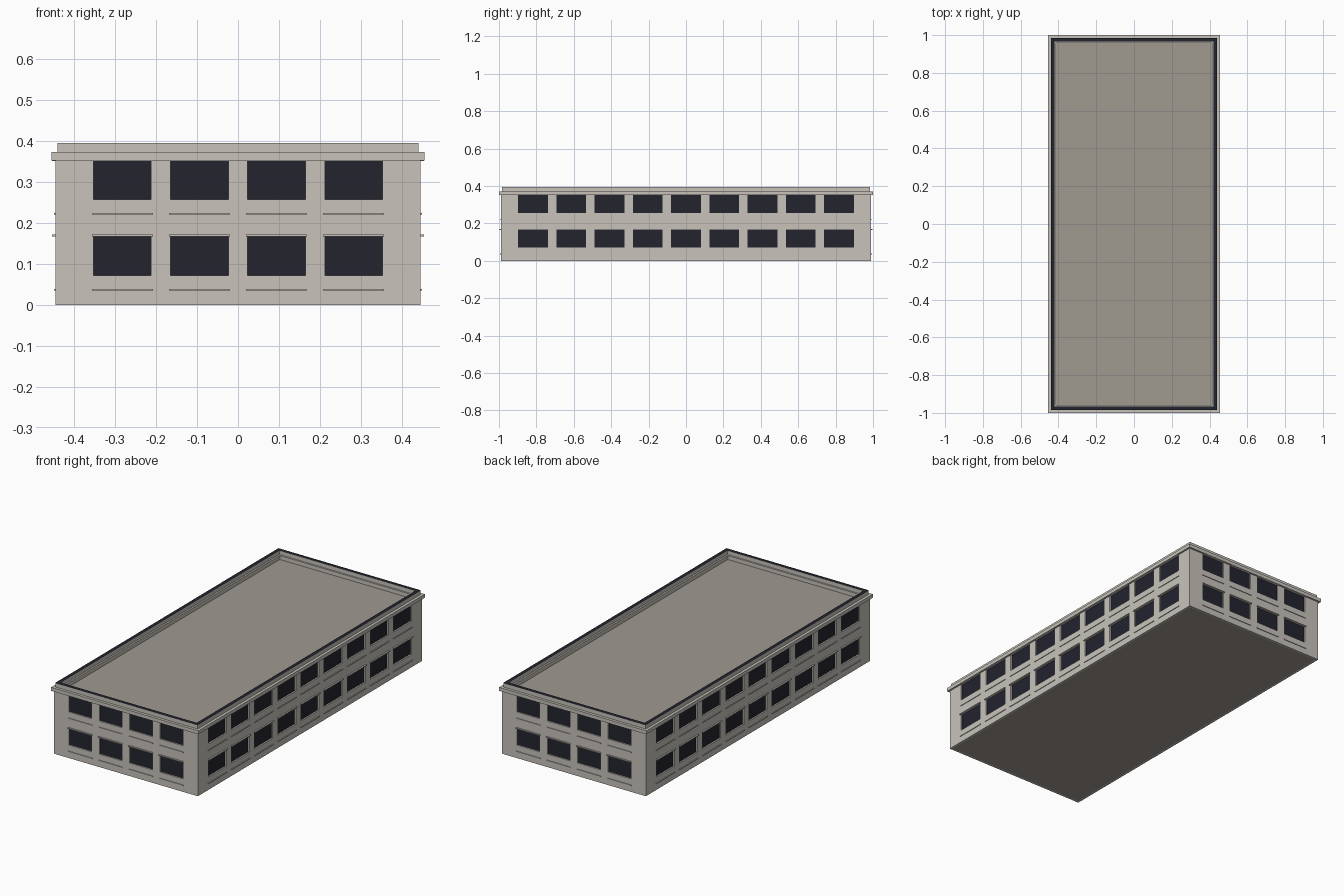
import bpy, bmesh
from math import pi
from mathutils import Matrix, Vector

cube = bpy.data.objects.get("Cube")
if cube:
    bpy.data.objects.remove(cube, do_unlink=True)


def material(name, color):
    m = bpy.data.materials.new(name)
    m.use_nodes = True
    m.diffuse_color = (*color, 1)
    m.node_tree.nodes["Principled BSDF"].inputs["Base Color"].default_value = (*color, 1)
    return m


STONE = material("pale stone", (0.58, 0.55, 0.50))
ROOF = material("roof grey", (0.35, 0.32, 0.28))
DARK = material("dark glass", (0.017, 0.017, 0.028))

HALF_X, HALF_Y = 0.455, 1.0      # outermost edge of the cornice
WALL = 0.01                      # setback of the walls from that edge
WALL_TOP = 0.36
FLOORS = (0.072, 0.257)          # window bottoms
WIN_H = 0.096


def finish(name, bm, *mats):
    mesh = bpy.data.meshes.new(name)
    bm.to_mesh(mesh)
    bm.free()
    for m in mats:
        mesh.materials.append(m)
    ob = bpy.data.objects.new(name, mesh)
    bpy.context.collection.objects.link(ob)
    return ob


def add_box(bm, lo, hi):
    lo, hi = Vector(lo), Vector(hi)
    mat = Matrix.Translation((lo + hi) / 2) @ Matrix.Diagonal((*(hi - lo), 1))
    bmesh.ops.create_cube(bm, size=1, matrix=mat)


def rectangle(bm, setback, z):
    x, y = HALF_X - setback, HALF_Y - setback
    return [bm.verts.new((a * x, b * y, z)) for a, b in ((-1, -1), (1, -1), (1, 1), (-1, 1))]


def ring(name, outer, inner, z0, z1, top):
    """Rectangular frame swept round the building."""
    bm = bmesh.new()
    loops = [rectangle(bm, s, z) for s, z in ((outer, z0), (outer, z1), (inner, z1), (inner, z0))]
    for k in range(4):
        a, b = loops[k], loops[(k + 1) % 4]
        for i in range(4):
            j = (i + 1) % 4
            face = bm.faces.new((a[i], a[j], b[j], b[i]))
            face.material_index = int(k == 1)
    return finish(name, bm, STONE, top)


def slab(name, setback, z, mat, up):
    bm = bmesh.new()
    face = bm.faces.new(rectangle(bm, setback, z))
    if not up:
        face.normal_flip()
    return finish(name, bm, mat)


def facade(name, half_width, distance, count, spacing, win_w, angle):
    """Wall facing -y with recessed windows, hoods and sills, then turned."""
    centres = [(i - (count - 1) / 2) * spacing for i in range(count)]
    xs = [-half_width] + [c + s * win_w / 2 for c in centres for s in (-1, 1)] + [half_width]
    zs = [0] + [z + h for z in FLOORS for h in (0, WIN_H)] + [WALL_TOP]
    turn = Matrix.Rotation(angle, 4, "Z")

    bm = bmesh.new()
    grid = [[bm.verts.new((x, -distance, z)) for x in xs] for z in zs]
    panes = []
    for r in range(len(zs) - 1):
        for c in range(len(xs) - 1):
            f = bm.faces.new((grid[r][c], grid[r][c + 1], grid[r + 1][c + 1], grid[r + 1][c]))
            if r % 2 and c % 2:
                panes.append(f)
    bm.normal_update()
    bmesh.ops.inset_individual(bm, faces=panes, thickness=0, depth=-0.008)
    for f in panes:
        f.material_index = 1
    bm.transform(turn)
    finish(name + "_wall", bm, STONE, DARK)

    trim = bmesh.new()
    for c in centres:
        w = win_w / 2 + 0.004
        for z in FLOORS:
            top = z + WIN_H
            add_box(trim, (c - w, -distance - 0.008, top - 0.002), (c + w, -distance, top + 0.003))
            add_box(trim, (c - w, -distance - 0.004, z - 0.037), (c + w, -distance, z - 0.033))
    trim.transform(turn)
    finish(name + "_hoods_and_sills", trim, STONE)


# Four walls
wx, wy = HALF_X - WALL, HALF_Y - WALL
for name, angle in (("front", 0), ("back", pi)):
    facade(name, wx, wy, 4, 0.188, 0.141, angle)
for name, angle in (("left", pi / 2), ("right", -pi / 2)):
    facade(name, wy, wx, 9, 0.2045, 0.158, angle)

# Cornice, parapet with dark coping, and the ledge inside it
ring("cornice", 0, 0.02, 0.352, 0.372, STONE)
ring("parapet", 0.015, 0.034, 0.352, 0.395, DARK)
ring("inner_ledge", 0.03, 0.043, 0.345, 0.372, STONE)

# Roof deck and underside
slab("roof_deck", 0.04, 0.35, ROOF, True)
slab("base_floor", 0.022, 0.0, ROOF, False)
ring("wall_footing", WALL, 0.022, 0.0, 0.004, STONE)
